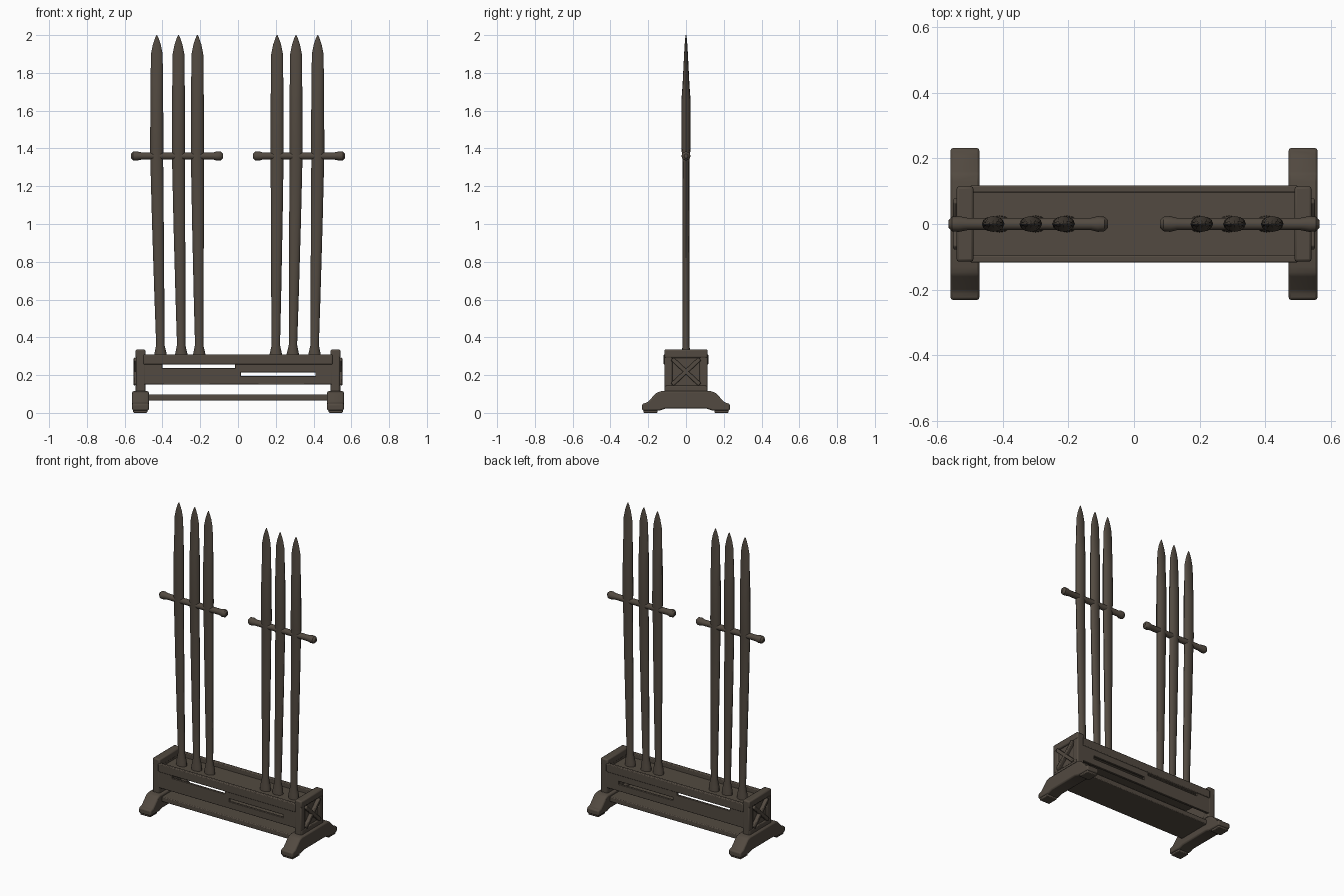
import bpy, bmesh, math
from mathutils import Matrix, Vector

cube = bpy.data.objects.get("Cube")
if cube:
    bpy.data.objects.remove(cube, do_unlink=True)

wood = bpy.data.materials.new("dark weathered wood")
wood.use_nodes = True
colour = (0.085, 0.068, 0.052, 1)
wood.diffuse_color = colour
wood.node_tree.nodes["Principled BSDF"].inputs["Base Color"].default_value = colour


def finish(name, bm, bevel=0.0):
    bmesh.ops.recalc_face_normals(bm, faces=bm.faces)
    mesh = bpy.data.meshes.new(name)
    bm.to_mesh(mesh)
    bm.free()
    mesh.materials.append(wood)
    obj = bpy.data.objects.new(name, mesh)
    bpy.context.collection.objects.link(obj)
    if bevel:
        mod = obj.modifiers.new("worn edges", 'BEVEL')
        mod.width = bevel
        mod.segments = 2
    bpy.ops.object.select_all(action='DESELECT')
    obj.select_set(True)
    bpy.context.view_layer.objects.active = obj
    bpy.ops.object.shade_smooth_by_angle(angle=math.radians(40))
    return obj


def box(name, x, y, z, bevel=0.005, tilt=0.0):
    """Box from (low, high) ranges, optionally tilted about x."""
    bm = bmesh.new()
    bmesh.ops.create_cube(bm, size=1)
    size = [r[1] - r[0] for r in (x, y, z)]
    centre = Vector([(r[0] + r[1]) / 2 for r in (x, y, z)])
    bm.transform(Matrix.Translation(centre) @ Matrix.Rotation(tilt, 4, 'X')
                 @ Matrix.Diagonal((*size, 1)))
    return finish(name, bm, bevel)


def loft(name, sections, axis, sides=12):
    """Skin elliptical rings: (position, offset, radius a, radius b)."""
    bm = bmesh.new()
    rings = []
    for pos, off, a, b in sections:
        ring = []
        for i in range(sides):
            t = math.tau * i / sides
            u, v = a * math.cos(t), b * math.sin(t)
            ring.append(bm.verts.new((off + u, v, pos) if axis == 'Z'
                                     else (pos, v, off + u)))
        rings.append(ring)
    for r, s in zip(rings, rings[1:]):
        for i in range(sides):
            j = (i + 1) % sides
            bm.faces.new((r[i], r[j], s[j], s[i]))
    bm.faces.new(rings[0])
    bm.faces.new(rings[-1])
    return finish(name, bm)


# Spears: (foot x, head x)
spears = [(-0.41, -0.43), (-0.30, -0.315), (-0.205, -0.215),
          (0.20, 0.207), (0.29, 0.307), (0.405, 0.422)]
# height, half width, half depth
outline = [(0.27, 0.036, 0.026), (0.31, 0.033, 0.024), (0.36, 0.022, 0.018),
           (0.60, 0.026, 0.018), (1.00, 0.031, 0.018), (1.33, 0.034, 0.018),
           (1.40, 0.035, 0.024), (1.66, 0.034, 0.024), (1.74, 0.033, 0.018),
           (1.90, 0.031, 0.010), (1.95, 0.021, 0.007), (1.985, 0.009, 0.004),
           (2.0, 0.002, 0.002)]
for n, (foot, head) in enumerate(spears, 1):
    sections = [(z, foot + (head - foot) * min(1, max(0, z - 0.3)), a, b)
                for z, a, b in outline]
    loft(f"spear_{n}", sections, 'Z')

# Mirrored parts: crossbars, feet, end posts
for side, sx in (("left", 1), ("right", -1)):
    bar = [(0.08, 0.012, 0.012), (0.09, 0.024, 0.022), (0.11, 0.025, 0.024),
           (0.13, 0.019, 0.019), (0.51, 0.019, 0.019), (0.535, 0.024, 0.024),
           (0.555, 0.024, 0.023), (0.567, 0.012, 0.010)]
    loft(f"{side}_crossbar", [(sx * x, 1.36, a, b) for x, a, b in bar], 'X')

    half = [(0.11, 0.022), (0.14, 0.012), (0.232, 0.012), (0.232, 0.048),
            (0.205, 0.055), (0.155, 0.108), (0.13, 0.115)]
    profile = half + [(-y, z) for y, z in reversed(half)]
    bm = bmesh.new()
    verts = [bm.verts.new((sx * 0.472, y, z)) for y, z in profile]
    face = bm.faces.new(verts)
    new = bmesh.ops.extrude_face_region(bm, geom=[face])["geom"]
    for v in new:
        if isinstance(v, bmesh.types.BMVert):
            v.co.x = sx * 0.56
    finish(f"{side}_foot", bm, 0.008)
    for end in (1, -1):
        y = sorted((end * 0.15, end * 0.225))
        box(f"{side}_foot_pad", sorted((sx * 0.48, sx * 0.555)), y, (0, 0.03))

    # Framed end with crossed braces
    def end_box(name, lo, hi, y, z, **kw):
        return box(f"{side}_{name}", sorted((sx * lo, sx * hi)), y, z, **kw)
    end_box("end_panel", 0.492, 0.53, (-0.1, 0.1), (0.10, 0.32))
    end_box("end_top_rail", 0.49, 0.542, (-0.115, 0.115), (0.29, 0.336), bevel=0.008)
    end_box("end_bottom_rail", 0.49, 0.542, (-0.11, 0.11), (0.10, 0.145))
    for y in ((-0.115, -0.072), (0.072, 0.115)):
        end_box("end_post", 0.49, 0.54, y, (0.10, 0.33), bevel=0.008)
    for tilt in (0.75, -0.75):
        end_box("end_brace", 0.52, 0.552, (-0.1, 0.1), (0.207, 0.229), tilt=tilt)

# Long slotted sides, front and back
for side, sy in (("front", -1), ("back", 1)):
    y = sorted((sy * 0.096, sy * 0.118))
    inner = sorted((sy * 0.098, sy * 0.114))
    box(f"{side}_top_rail", (-0.5, 0.5), y, (0.255, 0.31))
    box(f"{side}_right_board", (-0.5, 0.0), inner, (0.15, 0.237), 0.003)
    box(f"{side}_left_lower_board", (0.0, 0.5), inner, (0.15, 0.195), 0.003)
    box(f"{side}_left_upper_board", (0.0, 0.5), inner, (0.214, 0.258), 0.003)
    for x in ((-0.5, -0.4), (-0.015, 0.015), (0.41, 0.5)):
        box(f"{side}_stile", x, inner, (0.152, 0.258), 0.002)

# Holder floor and lower shelf
box("holder_floor", (-0.5, 0.5), (-0.1, 0.1), (0.257, 0.28), 0.002)
box("lower_shelf", (-0.5, 0.5), (-0.116, 0.116), (0.065, 0.098))
